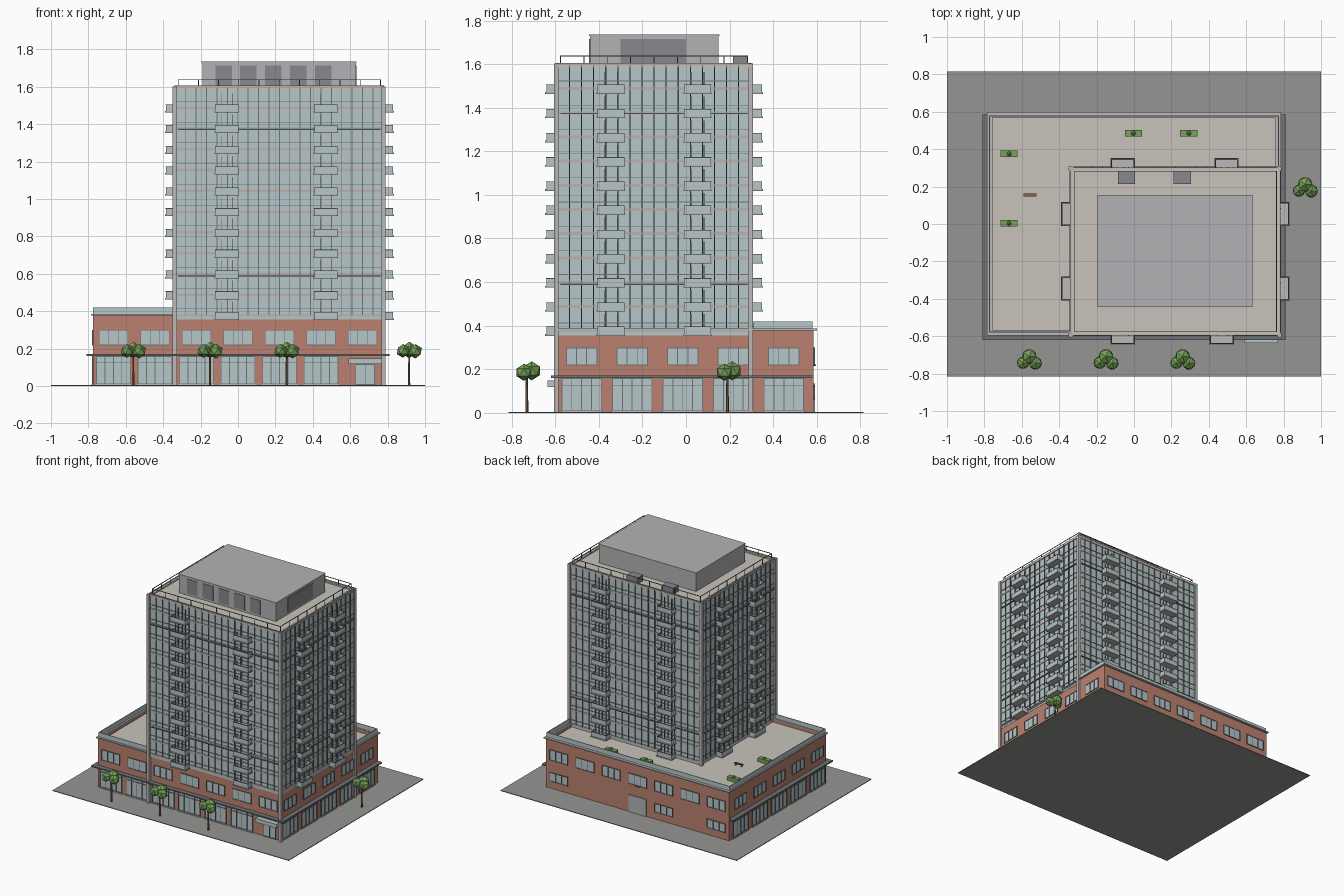
import bpy, bmesh, math
from mathutils import Matrix, Vector

if "Cube" in bpy.data.objects:
    bpy.data.objects.remove(bpy.data.objects["Cube"])

MATS = {}
COLORS = {"brick": (0.50, 0.22, 0.16), "glass": (0.47, 0.57, 0.59), "asphalt": (0.30, 0.30, 0.29),
          "roof": (0.58, 0.55, 0.50), "metal": (0.16, 0.17, 0.18), "concrete": (0.50, 0.49, 0.48),
          "unit": (0.45, 0.45, 0.46), "louver": (0.25, 0.25, 0.27), "leaf": (0.18, 0.36, 0.10),
          "trunk": (0.22, 0.13, 0.07), "slab": (0.50, 0.45, 0.43)}
PARTS = {}


def part(name, color):
    return PARTS.setdefault(name, (bmesh.new(), color))[0]


def box(name, color, x0, x1, y0, y1, z0, z1):
    m = Matrix.Translation(((x0 + x1) / 2, (y0 + y1) / 2, (z0 + z1) / 2)) \
        @ Matrix.Diagonal((abs(x1 - x0), abs(y1 - y0), abs(z1 - z0), 1))
    bmesh.ops.create_cube(part(name, color), size=1, matrix=m)


def ring(name, color, x0, x1, y0, y1, z0, z1, t):
    box(name, color, x0, x1, y0, y0 + t, z0, z1)
    box(name, color, x0, x1, y1 - t, y1, z0, z1)
    box(name, color, x0, x0 + t, y0 + t, y1 - t, z0, z1)
    box(name, color, x1 - t, x1, y0 + t, y1 - t, z0, z1)


def wall(name, color, side, p, u0, u1, z0, z1, d0, d1):
    """Box on a wall: u runs along the wall, d is the distance out from plane p."""
    s = -1 if side in ("front", "left") else 1
    a, b = sorted((p + s * d0, p + s * d1))
    if side in ("front", "back"):
        box(name, color, u0, u1, a, b, z0, z1)
    else:
        box(name, color, a, b, u0, u1, z0, z1)


def window(name, side, p, c, w, z0, z1, panes):
    """Glass pane with frame and mullions."""
    u0, u1, f = c - w / 2, c + w / 2, 0.004
    wall(name + "_glass", "glass", side, p, u0, u1, z0, z1, -0.004, 0.002)
    for i in range(panes + 1):
        u = u0 + w * i / panes
        wall(name + "_frames", "metal", side, p, u - f / 2, u + f / 2, z0, z1, 0, 0.006)
    for z in (z0, z1):
        wall(name + "_frames", "metal", side, p, u0 - f / 2, u1 + f / 2, z - f / 2, z + f / 2, 0, 0.006)


# ground
box("ground", "asphalt", -1, 1, -0.815, 0.815, 0, 0.005)

# podium: brick body, parapet, coping, terrace
PX, PY = 0.775, 0.585
box("podium_body", "brick", -PX, PX, -PY, PY, 0.005, 0.35)
ring("podium_parapet", "brick", -PX, PX, -PY, PY, 0.35, 0.38, 0.015)
ring("podium_coping", "concrete", -PX - .01, PX + .01, -PY - .01, PY + .015, 0.378, 0.386, 0.028)
box("terrace_floor", "roof", -PX + .015, PX - .015, -PY + .015, PY - .015, 0.35, 0.356)

# podium windows and storefronts
podium = {"front": -PY, "back": PY, "left": -PX, "right": PX}
for side, p in podium.items():
    n, pitch = (7, 0.222) if side in ("front", "back") else (5, 0.232)
    for i in range(n):
        c = (i - (n - 1) / 2) * pitch - (0.015 if n == 5 else 0)
        window("upper_window", side, p, c, 0.153 if n == 7 else 0.14, 0.22, 0.298, 3)
        if side == "back":
            if i in (0, 2, 6):
                window("rear_window", side, p, c, 0.15, 0.06, 0.125, 3)
        elif side == "front" and i == 6:
            window("entrance_door", side, p, 0.68, 0.10, 0.008, 0.115, 2)
        else:
            window("storefront", side, p, c, 0.18, 0.012, 0.158, 4)
            wall("storefront_frames", "metal", side, p, c - .09, c + .09, 0.125, 0.129, 0, 0.006)
            wall("storefront_sill", "concrete", side, p, c - .095, c + .095, 0.005, 0.012, 0, 0.008)
wall("rear_door", "unit", "back", PY, -0.075, 0.075, 0.005, 0.135, 0, 0.006)
wall("rear_lamp", "metal", "back", PY, -0.02, 0.02, 0.215, 0.222, 0, 0.012)
wall("entrance_canopy", "glass", "front", -PY, 0.59, 0.77, 0.118, 0.148, 0, 0.05)

# street canopy on three sides
for side, w in (("front", 0.81), ("left", PY), ("right", PY)):
    wall("street_canopy", "metal", side, podium[side], -w, w, 0.161, 0.171, 0, 0.035)

# terrace glass rail
box("terrace_rail_glass", "glass", -0.775, -0.77, -0.58, 0.58, 0.386, 0.42)
box("terrace_rail_glass", "glass", -0.77, -0.35, -0.58, -0.575, 0.386, 0.42)
box("terrace_rail_glass", "glass", -0.77, 0.775, 0.575, 0.58, 0.386, 0.42)
box("terrace_rail_glass", "glass", 0.77, 0.775, 0.31, 0.575, 0.386, 0.42)

# tower body and corner columns
X0, X1, Y0, Y1, TOP = -0.335, 0.777, -0.59, 0.297, 1.597
box("tower_glass", "glass", X0, X1, Y0, Y1, 0.356, 1.58)
for x in (-0.338, 0.777):
    for y in (-0.595, 0.297):
        box("corner_columns", "concrete", x - .011, x + .011, y - .011, y + .011, 0.005, 1.602)

# curtain wall: slab edges, transoms, mullions, balconies
tower = {"front": (Y0, X0, X1), "back": (Y1, X0, X1), "left": (X0, Y0, Y1), "right": (X1, Y0, Y1)}
FLOOR, FLOORS = 0.111, 11
for side, (p, a, b) in tower.items():
    for k in range(FLOORS + 1):
        z = 0.379 + k * FLOOR
        wall("slab_edges", "slab", side, p, a, b, z - .008, z + .006, 0, 0.004)
        if k < FLOORS:
            wall("transoms", "metal", side, p, a, b, z + .032, z + .035, 0, 0.004)
    for z in (0.59, 1.373):
        wall("band_courses", "metal", side, p, a + .015, b - .015, z - .003, z + .003, 0, 0.010)
    n = round((b - a) / 0.056)
    for i in range(1, n):
        u = a + (b - a) * i / n
        wall("mullions", "metal", side, p, u - .0025, u + .0025, 0.38, TOP, 0, 0.007)
    centres = {"front": (-0.06, 0.47), "back": (-0.06, 0.495)}.get(side, (-0.345, 0.053))
    for c in centres:
        for k in range(FLOORS):
            z, h = 0.353 + k * FLOOR, 0.065
            wall("balcony_slabs", "concrete", side, p, c - h, c + h, z, z + .008, 0, 0.056)
            wall("balcony_glass", "glass", side, p, c - h + .003, c + h - .003, z + .008, z + .04, 0.047, 0.051)
            for s in (-1, 1):
                u = c + s * (h - .005)
                wall("balcony_glass", "glass", side, p, u - .002, u + .002, z + .008, z + .04, 0, 0.047)
                wall("balcony_handrails", "metal", side, p, u - .003, u + .003, z + .04, z + .043, 0, 0.052)
            wall("balcony_handrails", "metal", side, p, c - h + .002, c + h - .002, z + .04, z + .043, 0.046, 0.052)
            wall("balcony_door_frames", "metal", side, p, c - .032, c - .028, z + .008, z + .10, 0, 0.008)
            wall("balcony_door_frames", "metal", side, p, c + .028, c + .032, z + .008, z + .10, 0, 0.008)

# tower roof, parapet and guard rail
box("tower_roof", "roof", X0, X1, Y0, Y1, 1.578, 1.59)
ring("tower_parapet", "roof", X0 - .006, X1 + .006, Y0 - .006, Y1 + .006, 1.585, 1.6, 0.022)
ring("roof_guard_rail", "metal", -0.322, 0.764, -0.578, 0.284, 1.636, 1.64, 0.004)
for i in range(11):
    for y in (-0.576, 0.282):
        x = -0.32 + 1.082 * i / 10
        box("roof_guard_posts", "metal", x - .002, x + .002, y - .002, y + .002, 1.595, 1.638)
for i in range(1, 8):
    for x in (-0.32, 0.762):
        y = -0.576 + 0.858 * i / 8
        box("roof_guard_posts", "metal", x - .002, x + .002, y - .002, y + .002, 1.595, 1.638)

# mechanical penthouse with louvers and roof units
box("penthouse", "unit", -0.19, 0.63, -0.44, 0.15, 1.59, 1.728)
box("penthouse_cap", "unit", -0.194, 0.634, -0.444, 0.154, 1.728, 1.735)
for i in range(5):
    c = -0.077 + i * 0.133
    wall("louvers", "louver", "front", -0.44, c - .044, c + .044, 1.605, 1.715, 0, 0.004)
wall("louvers", "louver", "right", 0.63, -0.30, 0.0, 1.605, 1.715, 0, 0.004)
for c in (-0.04, 0.258):
    box("roof_units", "louver", c - .046, c + .046, 0.215, 0.283, 1.59, 1.636)

# terrace planters and bench
for x, y in ((-0.668, 0.375), (-0.668, 0.004), (-0.003, 0.485), (0.293, 0.485)):
    box("planters", "leaf", x - .046, x + .046, y - .018, y + .018, 0.356, 0.384)
    bmesh.ops.create_icosphere(part("planter_shrubs", "leaf"), subdivisions=1, radius=0.014,
                               matrix=Matrix.Translation((x, y, 0.386)))
box("bench_seat", "trunk", -0.59, -0.522, 0.147, 0.163, 0.370, 0.376)
for x in (-0.58, -0.532):
    box("bench_legs", "trunk", x - .003, x + .003, 0.149, 0.161, 0.356, 0.370)

# street trees
for x, y in ((-0.56, -0.73), (-0.15, -0.73), (0.26, -0.73), (0.915, 0.19)):
    bmesh.ops.create_cone(part("tree_trunks", "trunk"), cap_ends=True, segments=6, radius1=0.007,
                          radius2=0.005, depth=0.16, matrix=Matrix.Translation((x, y, 0.085)))
    for dx, dy, dz, r in ((0, 0.022, 0.005, 0.044), (-0.033, -0.012, 0, 0.037), (0.033, -0.014, -0.002, 0.039)):
        bmesh.ops.create_icosphere(part("tree_crowns", "leaf"), subdivisions=1, radius=r,
                                   matrix=Matrix.Translation((x + dx, y + dy, 0.188 + dz)))

# turn the collected parts into objects
for name, (bm, color) in PARTS.items():
    me = bpy.data.meshes.new(name)
    bm.to_mesh(me)
    bm.free()
    if color not in MATS:
        MATS[color] = bpy.data.materials.new(color)
        MATS[color].diffuse_color = (*COLORS[color], 1)
    me.materials.append(MATS[color])
    bpy.context.collection.objects.link(bpy.data.objects.new(name, me))

for m in bpy.data.materials:
    if m.users and not m.is_grease_pencil:
        m.use_nodes = True
        m.node_tree.nodes["Principled BSDF"].inputs["Base Color"].default_value = m.diffuse_color
